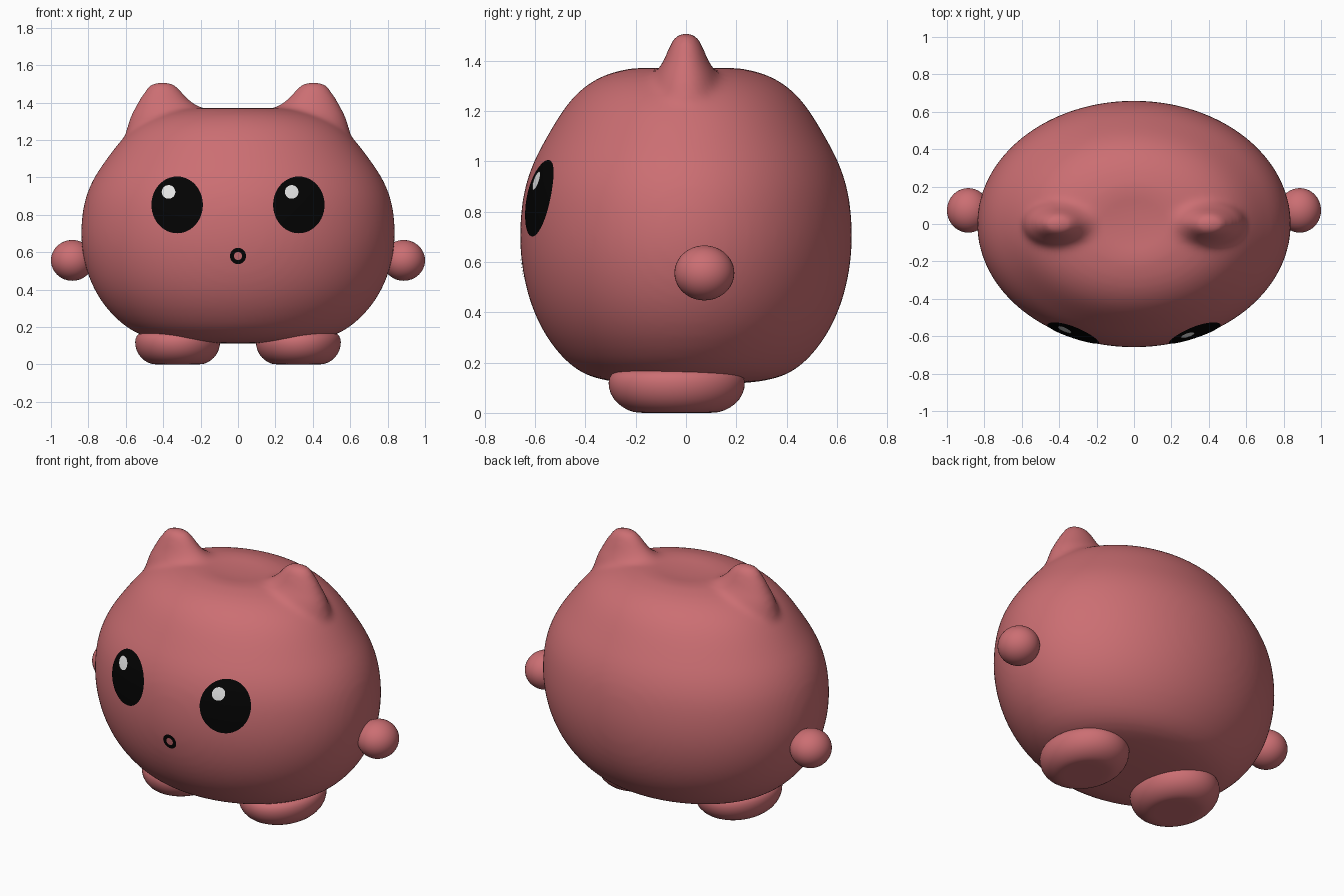
import bpy, bmesh, math
from mathutils import Vector
from mathutils.bvhtree import BVHTree

old = bpy.data.objects.get("Cube")
if old:
    bpy.data.objects.remove(old, do_unlink=True)


def material(name, rgb):
    m = bpy.data.materials.new(name)
    m.use_nodes = True
    m.diffuse_color = (*rgb, 1)
    bsdf = m.node_tree.nodes["Principled BSDF"]
    bsdf.inputs["Base Color"].default_value = (*rgb, 1)
    bsdf.inputs["Roughness"].default_value = 0.6
    return m


PINK = material("dusty pink", (0.6, 0.157, 0.17))
BLACK = material("black", (0.001, 0.001, 0.001))
WHITE = material("white", (0.9, 0.9, 0.9))


def stack(bm, rings, segs=48):
    """Closed skin through elliptical rings (z, centre x, radius x, centre y, radius y), bottom up."""
    loops = []
    for z, cx, rx, cy, ry in rings:
        loops.append([bm.verts.new((cx + rx * math.cos(math.tau * i / segs),
                                    cy + ry * math.sin(math.tau * i / segs), z))
                      for i in range(segs)])
    for a, b in zip(loops, loops[1:]):
        for i in range(segs):
            j = (i + 1) % segs
            bm.faces.new((a[i], a[j], b[j], b[i]))
    for loop, ring, flip in ((loops[0], rings[0], True), (loops[-1], rings[-1], False)):
        c = bm.verts.new((ring[1], ring[3], ring[0]))
        for i in range(segs):
            j = (i + 1) % segs
            bm.faces.new((loop[j], loop[i], c) if flip else (loop[i], loop[j], c))


def finish(bm, name, mat, rounding=0):
    me = bpy.data.meshes.new(name)
    bm.to_mesh(me)
    bm.free()
    me.materials.append(mat)
    me.shade_smooth()
    ob = bpy.data.objects.new(name, me)
    bpy.context.collection.objects.link(ob)
    if rounding:
        sub = ob.modifiers.new("round", "SUBSURF")
        sub.levels = sub.render_levels = rounding
    return ob


# Body: one rounded profile, wider than deep, with ears blended in
WIDE = 1.272
profile = [(0.112, 0.1), (0.118, 0.25), (0.133, 0.35), (0.16, 0.42), (0.21, 0.485),
           (0.3, 0.557), (0.4, 0.607), (0.5, 0.638), (0.6, 0.656), (0.7, 0.662),
           (0.8, 0.657), (0.9, 0.642), (1.0, 0.607), (1.08, 0.563), (1.16, 0.517),
           (1.23, 0.471), (1.29, 0.415), (1.335, 0.345), (1.36, 0.27), (1.372, 0.2),
           (1.37, 0.15), (1.363, 0.1), (1.36, 0.04)]
bm = bmesh.new()
stack(bm, [(z, 0, r * WIDE, 0, r) for z, r in profile], 64)

ear = [(1.05, 0.38, 0.2, 0.18), (1.2, 0.38, 0.235, 0.16), (1.3, 0.37, 0.217, 0.14),
       (1.35, 0.355, 0.212, 0.125), (1.38, 0.38, 0.167, 0.1), (1.41, 0.397, 0.137, 0.085),
       (1.45, 0.4, 0.107, 0.069), (1.485, 0.403, 0.082, 0.054), (1.51, 0.405, 0.047, 0.032)]
for s in (1, -1):
    stack(bm, [(z, s * cx, rx, 0, ry) for z, cx, rx, ry in ear], 32)
body = finish(bm, "body", PINK, 1)
fuse = body.modifiers.new("fuse", "REMESH")
fuse.mode = "VOXEL"
fuse.voxel_size = 0.018
fuse.use_smooth_shade = True
soft = body.modifiers.new("soften", "SMOOTH")
soft.factor = 0.5
soft.iterations = 12

# Feet: flat-soled pads; arms: small round stubs
foot = [(0, 0.5), (0.001, 0.62), (0.018, 0.78), (0.052, 0.93), (0.1, 1.005),
        (0.14, 0.995), (0.164, 0.93), (0.174, 0.8), (0.175, 0.4)]
for s, side in ((1, "left"), (-1, "right")):
    bm = bmesh.new()
    stack(bm, [(z, s * 0.323, 0.228 * f, -0.037, 0.272 * f) for z, f in foot])
    finish(bm, side + "_foot", PINK, 1)

    bm = bmesh.new()
    bmesh.ops.create_uvsphere(bm, u_segments=40, v_segments=24, radius=1)
    bmesh.ops.scale(bm, vec=(0.114, 0.119, 0.109), verts=bm.verts)
    bmesh.ops.translate(bm, vec=(s * 0.886, 0.073, 0.556), verts=bm.verts)
    finish(bm, side + "_arm", PINK)

# Face plates draped over the front of the body
bpy.context.view_layer.update()
surface = BVHTree.FromObject(body, bpy.context.evaluated_depsgraph_get())


def plate(name, mat, x, z, rx, rz, lift, inner=0.0, rows=8, segs=48):
    bm = bmesh.new()
    loops = []
    for k in range(rows + 1):
        f = max(inner + (1 - inner) * k / rows, 0.01)
        loop = []
        for i in range(segs):
            a = math.tau * i / segs
            px, pz = x + rx * f * math.cos(a), z + rz * f * math.sin(a)
            hit, normal, _, _ = surface.ray_cast(Vector((px, -2, pz)), Vector((0, 1, 0)))
            loop.append(bm.verts.new(hit + normal * lift))
        loops.append(loop)
    for a, b in zip(loops, loops[1:]):
        for i in range(segs):
            j = (i + 1) % segs
            bm.faces.new((a[i], b[i], b[j], a[j]))
    if not inner:
        bm.faces.new(loops[0])
    bmesh.ops.recalc_face_normals(bm, faces=bm.faces)
    if sum(f.normal.y for f in bm.faces) > 0:
        bmesh.ops.reverse_faces(bm, faces=bm.faces)
    finish(bm, name, mat)


for s, side in ((1, "left"), (-1, "right")):
    plate(side + "_eye", BLACK, s * 0.324, 0.852, 0.137, 0.151, 0.004)
    plate(side + "_eye_glint", WHITE, s * 0.327 - 0.042, 0.92, 0.036, 0.036, 0.007, rows=4)
plate("mouth", BLACK, 0, 0.58, 0.043, 0.043, 0.004, inner=0.5, rows=3)
